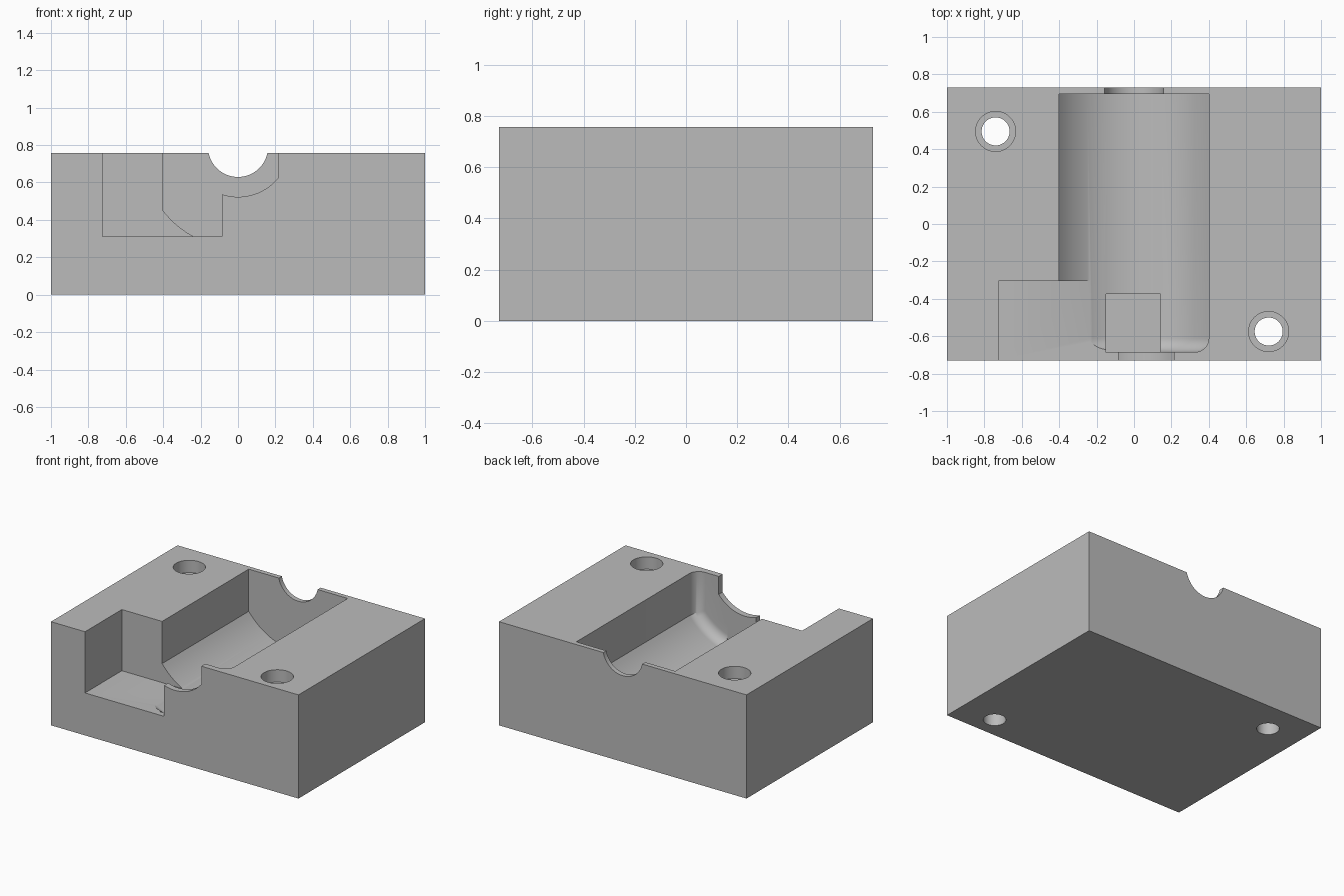
import bpy
import bmesh
from math import sin, cos, asin, pi

cube = bpy.data.objects.get("Cube")
if cube:
    bpy.data.objects.remove(cube, do_unlink=True)

TOP = 0.757
OVER = 1.0      # height cutters reach above the block
HALF_Y = 0.73

grey = bpy.data.materials.new("plain grey")
grey.use_nodes = True
grey.diffuse_color = (0.5, 0.5, 0.5, 1)
grey.node_tree.nodes["Principled BSDF"].inputs["Base Color"].default_value = (0.5, 0.5, 0.5, 1)


def make_object(name, bm):
    bmesh.ops.recalc_face_normals(bm, faces=bm.faces)
    mesh = bpy.data.meshes.new(name)
    bm.to_mesh(mesh)
    bm.free()
    mesh.materials.append(grey)
    obj = bpy.data.objects.new(name, mesh)
    bpy.context.collection.objects.link(obj)
    return obj


def loft(name, rings):
    """Skin equal-length point rings and cap both ends."""
    bm = bmesh.new()
    loops = [[bm.verts.new(p) for p in ring] for ring in rings]
    for a, b in zip(loops, loops[1:]):
        for i in range(len(a)):
            j = (i + 1) % len(a)
            bm.faces.new((a[i], a[j], b[j], b[i]))
    bm.faces.new(loops[0])
    bm.faces.new(loops[-1])
    return make_object(name, bm)


def box(name, x0, x1, y0, y1, z0, z1):
    corners = [(x0, y0), (x1, y0), (x1, y1), (x0, y1)]
    return loft(name, [[(x, y, z) for x, y in corners] for z in (z0, z1)])


def trough(y, x0, x1, centre_z, radius, steps=32):
    """Cross-section with straight sides and a round floor."""
    a0, a1 = asin(x0 / radius), asin(x1 / radius)
    ring = [(x0, y, OVER)]
    for i in range(steps + 1):
        a = a0 + (a1 - a0) * i / steps
        ring.append((radius * sin(a), y, centre_z - radius * cos(a)))
    return ring + [(x1, y, OVER)]


def cylinder(name, x, y, radius, z0, z1, sides=48):
    def ring(z):
        return [(x + radius * cos(2 * pi * i / sides),
                 y + radius * sin(2 * pi * i / sides), z) for i in range(sides)]
    return loft(name, [ring(z0), ring(z1)])


block = box("housing_block", -1, 1, -HALF_Y, HALF_Y, 0, TOP)

# Main cavity with a rounded front end
fillet, front = 0.075, -0.685
rings = [trough(0.695, -0.4, 0.4, TOP, 0.505)]
for i in range(11):
    a = i / 10 * pi / 2
    inset = fillet * (1 - cos(a))
    rings.append(trough(front + fillet * (1 - sin(a)),
                        inset - 0.4, 0.4 - inset, TOP, 0.505 - inset))
cutters = [loft("cavity_cutter", rings)]

# Corner notch and floor pocket
cutters.append(box("notch_cutter", -0.725, -0.085, -0.8, -0.305, 0.31, OVER))
cutters.append(box("pocket_cutter", -0.15, 0.143, front - 0.001, -0.375, 0.2, 0.42))

# Shaft openings through the end walls
cutters.append(loft("front_opening_cutter",
                    [trough(y, -0.085, 0.215, 0.8, 0.277) for y in (-0.8, -0.65)]))
cutters.append(loft("rear_opening_cutter",
                    [trough(y, -0.16, 0.16, 0.79, 0.1605) for y in (0.65, 0.8)]))

# Counterbored screw holes
for x, y in ((-0.74, 0.495), (0.72, -0.575)):
    cutters.append(cylinder("screw_hole_cutter", x, y, 0.075, -0.1, OVER))
    cutters.append(cylinder("counterbore_cutter", x, y, 0.107, TOP - 0.09, OVER))

bpy.ops.object.select_all(action="DESELECT")
block.select_set(True)
bpy.context.view_layer.objects.active = block
for cutter in cutters:
    mod = block.modifiers.new(cutter.name, "BOOLEAN")
    mod.operation = "DIFFERENCE"
    mod.solver = "EXACT"
    mod.object = cutter
    bpy.ops.object.modifier_apply(modifier=mod.name)
    bpy.data.objects.remove(cutter, do_unlink=True)

bpy.ops.object.shade_smooth_by_angle(angle=pi / 6)
